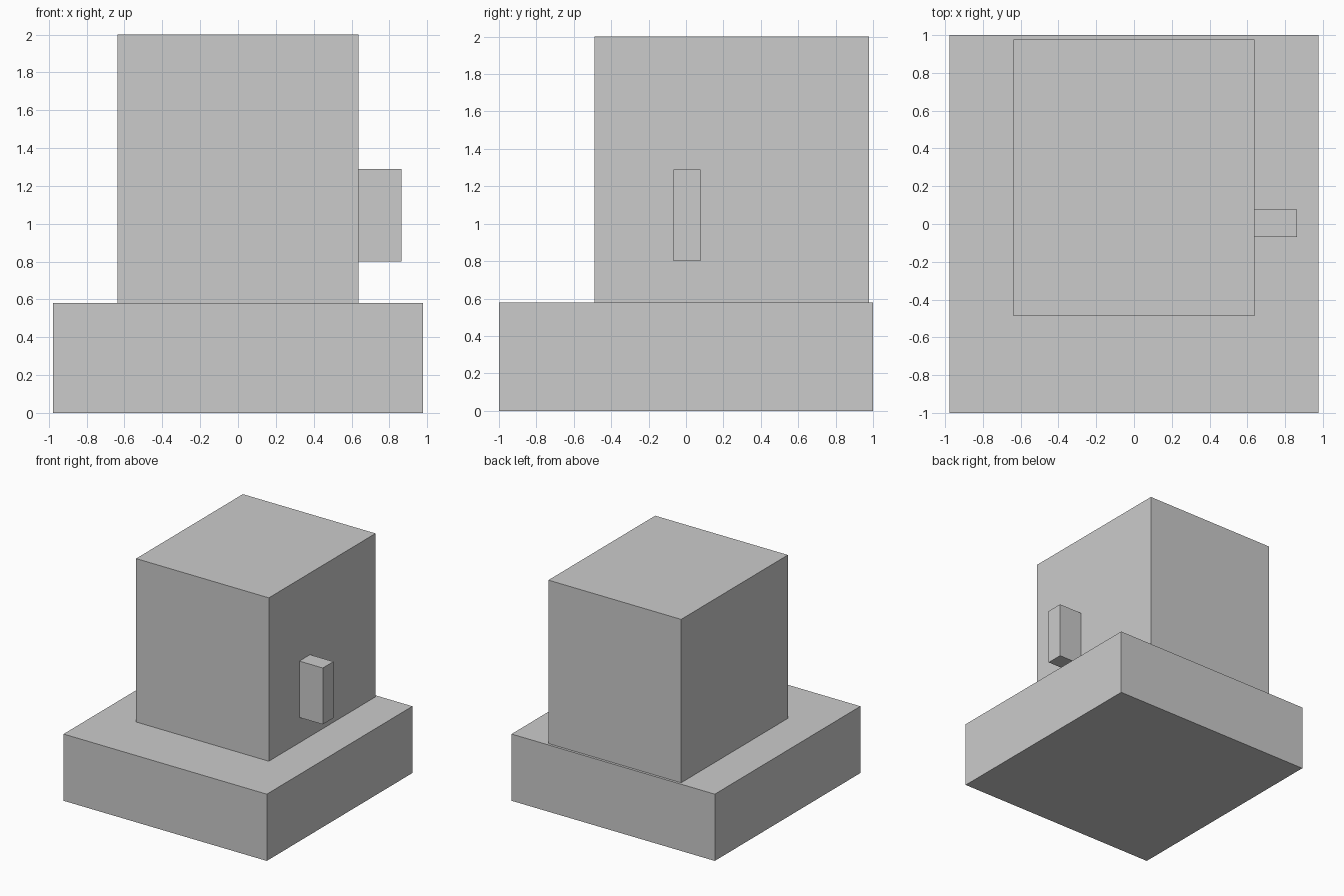
import bpy
import bmesh
from mathutils import Vector

if "Cube" in bpy.data.objects:
    bpy.data.objects.remove(bpy.data.objects["Cube"])


def box(name, low, high):
    """Axis-aligned box between two corners."""
    low, high = Vector(low), Vector(high)
    bm = bmesh.new()
    bmesh.ops.create_cube(bm, size=1)
    bmesh.ops.scale(bm, vec=high - low, verts=bm.verts)
    bmesh.ops.translate(bm, vec=(low + high) / 2, verts=bm.verts)
    mesh = bpy.data.meshes.new(name)
    bm.to_mesh(mesh)
    bm.free()
    obj = bpy.data.objects.new(name, mesh)
    bpy.context.collection.objects.link(obj)
    return obj


# Wide low plinth
box("base", (-0.977, -1, 0), (0.977, 1, 0.58))

# Main block, set towards the back
box("body", (-0.638, -0.488, 0.58), (0.638, 0.978, 2))

# Small upright block on the right side
box("side_handle", (0.638, -0.068, 0.80), (0.863, 0.078, 1.29))
